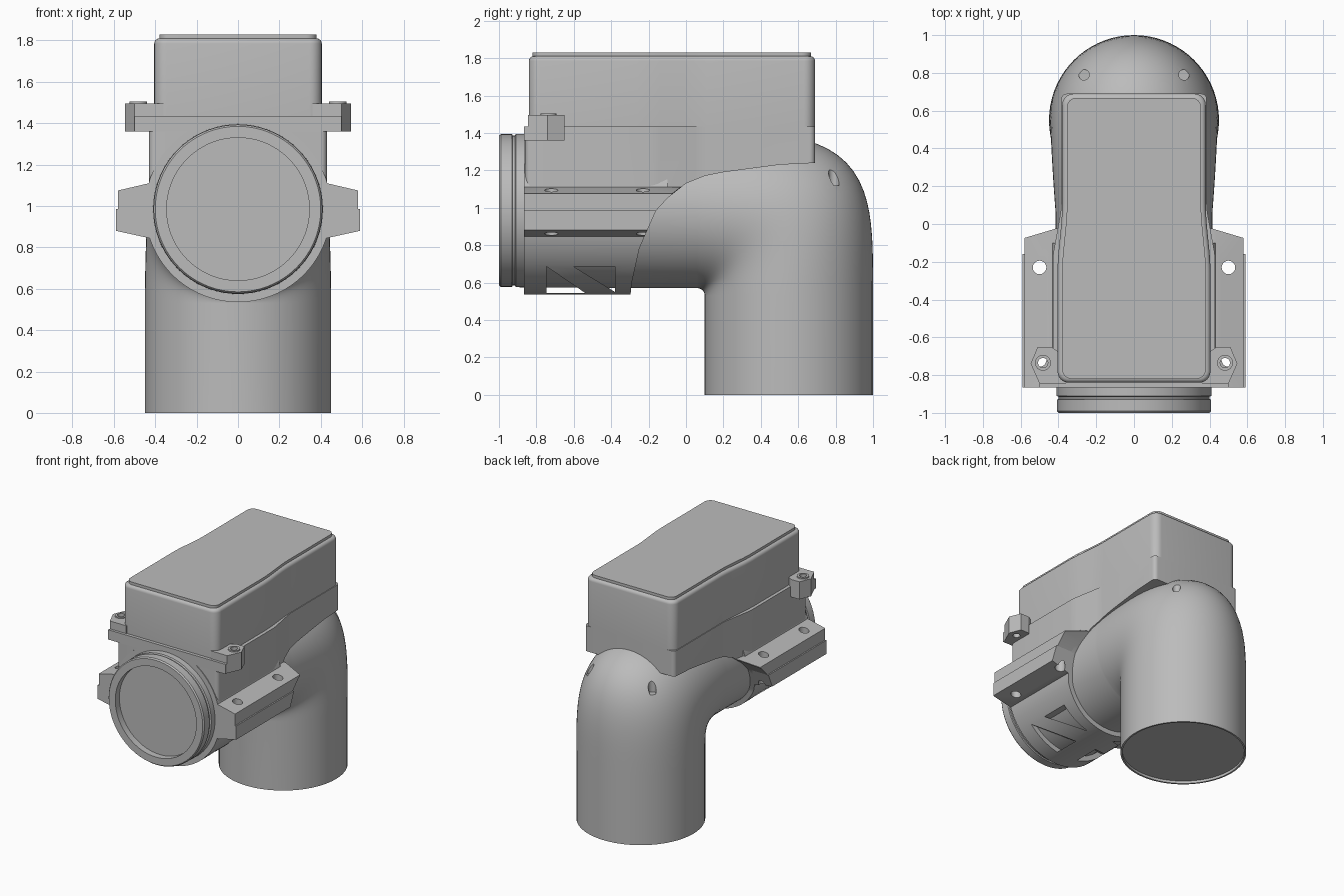
import bpy, bmesh, math
from mathutils import Vector

cube = bpy.data.objects.get("Cube")
if cube:
    bpy.data.objects.remove(cube, do_unlink=True)

grey = bpy.data.materials.new("plain grey")
grey.use_nodes = True
grey.diffuse_color = (0.5, 0.5, 0.5, 1)
bsdf = next(n for n in grey.node_tree.nodes if n.type == 'BSDF_PRINCIPLED')
bsdf.inputs["Base Color"].default_value = (0.5, 0.5, 0.5, 1)

AXIS_Z = 0.985  # height of the horizontal pipe's axis


def finish(bm, name):
    bmesh.ops.recalc_face_normals(bm, faces=bm.faces[:])
    mesh = bpy.data.meshes.new(name)
    bm.to_mesh(mesh)
    bm.free()
    mesh.materials.append(grey)
    obj = bpy.data.objects.new(name, mesh)
    bpy.context.collection.objects.link(obj)
    return obj


def prism(name, points, lo, hi, axis, corner=0, top=0):
    """Extrude a 2D outline along an axis, optionally rounding its edges."""
    place = {'x': lambda a, b, c: (c, a, b),
             'y': lambda a, b, c: (a, c, b),
             'z': lambda a, b, c: (a, b, c)}[axis]
    bm = bmesh.new()
    face = bm.faces.new([bm.verts.new(place(a, b, lo)) for a, b in points])
    out = bmesh.ops.extrude_face_region(bm, geom=[face])
    shift = Vector(place(0, 0, hi - lo))
    for v in out["geom"]:
        if isinstance(v, bmesh.types.BMVert):
            v.co += shift
    bmesh.ops.recalc_face_normals(bm, faces=bm.faces[:])
    if corner:
        edges = [e for e in bm.edges if abs(e.verts[0].co.z - e.verts[1].co.z) > 0.01]
        bmesh.ops.bevel(bm, geom=edges, offset=corner, segments=6, profile=0.5, affect='EDGES')
    if top:
        edges = [e for e in bm.edges if all(v.co.z > hi - 1e-4 for v in e.verts)]
        bmesh.ops.bevel(bm, geom=edges, offset=top, segments=4, profile=0.5, affect='EDGES')
    return finish(bm, name)


def circle(cx, cy, r, n, start=0.0):
    return [(cx + r * math.cos(start + math.tau * i / n),
             cy + r * math.sin(start + math.tau * i / n)) for i in range(n)]


def mirrored(half):
    return half + [(-x, y) for x, y in reversed(half)]


def boolean(obj, cutter, operation):
    """Apply a boolean and discard the cutter."""
    cutter.hide_render = True
    mod = obj.modifiers.new("cut", 'BOOLEAN')
    mod.operation, mod.object, mod.solver = operation, cutter, 'EXACT'
    bpy.context.view_layer.update()
    graph = bpy.context.evaluated_depsgraph_get()
    mesh = bpy.data.meshes.new_from_object(obj.evaluated_get(graph))
    obj.modifiers.clear()
    obj.data = mesh
    bpy.data.objects.remove(cutter, do_unlink=True)


def drill(obj, x, y, r, lo, hi):
    boolean(obj, prism("drill", circle(x, y, r, 24), lo, hi, 'z'), 'DIFFERENCE')


# Bent pipe: rings given by inner point, outer point (y, z) and half width
def front_ring(r, y):
    return ((y, AXIS_Z - r), (y, AXIS_Z + r), r)


def base_ring(r, z):
    return ((0.55 - r, z), (0.55 + r, z), r)


rings = [front_ring(r, y) for r, y in (
    (0.345, -0.95), (0.345, -1), (0.4, -1), (0.408, -0.99), (0.408, -0.93),
    (0.4, -0.927), (0.4, -0.915), (0.41, -0.91), (0.415, -0.3))]
PY, PZ, INNER = 0.06, 0.53, 0.04
STEPS = 28
for i in range(STEPS + 1):
    t = math.pi / 2 * i / STEPS
    s, c = math.sin(t), math.cos(t)
    reach = ((s / 0.94) ** 3.8 + (c / 0.87) ** 3.8) ** (-1 / 3.8)
    rings.append(((PY + INNER * s, PZ + INNER * c), (PY + reach * s, PZ + reach * c),
                  0.415 + 0.035 * s))
rings += [base_ring(0.45, 0), base_ring(0.437, 0), base_ring(0.437, 0.02)]

bm = bmesh.new()
SIDES = 72
loops = []
for a, b, w in rings:
    a, b = Vector((0, *a)), Vector((0, *b))
    loops.append([bm.verts.new((a + b) / 2 + (b - a) / 2 * math.cos(k)
                               + Vector((w * math.sin(k), 0, 0)))
                  for k in (math.tau * j / SIDES for j in range(SIDES))])
for p, q in zip(loops, loops[1:]):
    for j in range(SIDES):
        n = (j + 1) % SIDES
        bm.faces.new((p[j], p[n], q[n], q[j]))
bm.faces.new(loops[0])
bm.faces.new(loops[-1])
pipe = finish(bm, "bent_pipe")
for side in (-1, 1):
    drill(pipe, side * 0.265, 0.79, 0.028, 1.12, 1.6)

# Side outline that trims the housing parts where they meet the pipe
trim_line = [(-0.87, 0.5), (-0.3, 0.5), (-0.29, 0.6), (-0.25, 0.78), (-0.22, 0.85),
             (-0.16, 0.985), (-0.1, 1.05), (0, 1.13), (0.1, 1.17), (0.2, 1.19),
             (0.5, 1.23), (0.7, 1.24), (0.7, 1.5), (-0.87, 1.5)]


def trim(obj):
    boolean(obj, prism("trim", trim_line, -0.8, 0.8, 'x'), 'INTERSECT')


# Lower housing, upper housing and lid
lower = prism("lower_housing", mirrored([(0.43, -0.86), (0.43, -0.17), (0.385, 0.08), (0.385, 0.69)]),
              0.85, 1.435, 'z', corner=0.03)
trim(lower)
upper = prism("upper_housing", mirrored([(0.405, -0.84), (0.405, -0.2), (0.38, 0.05), (0.38, 0.69)]),
              1.43, 1.81, 'z', corner=0.06, top=0.025)
lid = prism("lid", mirrored([(0.38, -0.82), (0.38, -0.2), (0.355, 0.05), (0.355, 0.668)]),
            1.8, 1.83, 'z', corner=0.05)

# Sleeve around the pipe, with triangular windows underneath
sleeve = prism("sleeve", circle(0, AXIS_Z, 0.45, 72), -0.865, -0.1, 'y')
trim(sleeve)
for window in ([(-0.745, 0.685), (-0.745, 0.545), (-0.54, 0.545)],
               [(-0.6, 0.685), (-0.38, 0.685), (-0.38, 0.55)]):
    boolean(sleeve, prism("window", window, -0.6, 0.6, 'x'), 'DIFFERENCE')

parts = [pipe, lower, upper, lid, sleeve]

# Bolted side flanges and hexagonal ears, on both sides
for side, word in ((1, "left"), (-1, "right")):
    def flip(points):
        return [(side * x, y) for x, y in points]

    for level, section in (
            ("upper", [(0.4, 0.985), (0.58, 0.985), (0.58, 1.075), (0.43, 1.11), (0.4, 1.11)]),
            ("lower", [(0.4, 0.985), (0.59, 0.985), (0.59, 0.88), (0.43, 0.845), (0.4, 0.845)])):
        flange = prism(f"{word}_{level}_flange", flip(section), -0.865, 0.1, 'y')
        ends = prism("ends", flip([(0.3, -0.9), (0.7, -0.9), (0.7, -0.11), (0.3, 0.01)]), 0.7, 1.2, 'z')
        boolean(flange, ends, 'INTERSECT')
        trim(flange)
        for y in (-0.23, -0.72):
            drill(flange, side * 0.5, y, 0.036, 0.7, 1.3)
        parts.append(flange)

    ear = prism(f"{word}_ear", flip([(0.36, -0.845), (0.5, -0.845), (0.547, -0.74),
                                     (0.51, -0.65), (0.44, -0.65), (0.36, -0.7)]), 1.36, 1.495, 'z')
    drill(ear, side * 0.482, -0.735, 0.026, 1.3, 1.6)
    parts.append(ear)
    boss = prism(f"{word}_ear_boss", circle(side * 0.482, -0.735, 0.042, 24), 1.45, 1.505, 'z')
    drill(boss, side * 0.482, -0.735, 0.026, 1.3, 1.6)
    parts.append(boss)

# Thin lip across the front between the ears
parts.append(prism("front_lip", [(-0.5, 1.36), (0.5, 1.36), (0.5, 1.435), (-0.5, 1.435)],
                   -0.865, -0.84, 'y'))

# Smooth shading with sharp edges kept
bpy.ops.object.select_all(action='DESELECT')
for obj in parts:
    obj.select_set(True)
bpy.context.view_layer.objects.active = pipe
bpy.ops.object.shade_smooth_by_angle(angle=math.radians(30))
